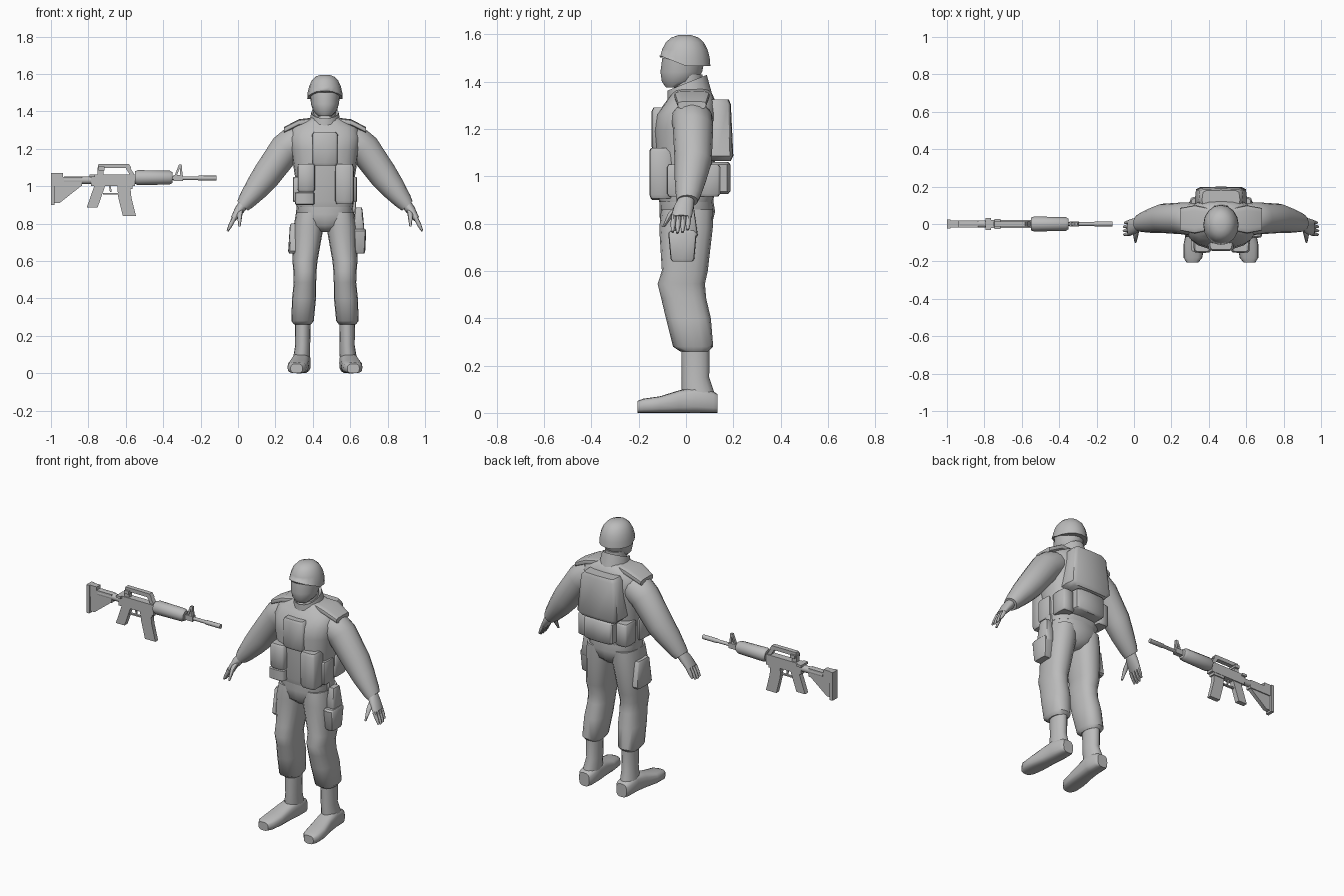
import bpy
import bmesh
from math import cos, sin, pi, copysign
from mathutils import Vector

if "Cube" in bpy.data.objects:
    bpy.data.objects.remove(bpy.data.objects["Cube"])

BODY_X = .465
X_AXIS, Y_AXIS, Z_AXIS = Vector((1, 0, 0)), Vector((0, 1, 0)), Vector((0, 0, 1))
ARM_SIDE = Vector((.75, 0, .66))
COLLAR_TILT = Vector((0, .95, .38))

grey = bpy.data.materials.new("plain_grey")
grey.use_nodes = True
grey.diffuse_color = (.5, .5, .5, 1)
shader = grey.node_tree.nodes["Principled BSDF"]
shader.inputs["Base Color"].default_value = grey.diffuse_color


def finish(name, bm, offset=0, mirror=False):
    """Turn a bmesh into a shaded, optionally mirrored object."""
    bmesh.ops.recalc_face_normals(bm, faces=bm.faces)
    mesh = bpy.data.meshes.new(name)
    bm.to_mesh(mesh)
    bm.free()
    mesh.materials.append(grey)
    obj = bpy.data.objects.new(name, mesh)
    bpy.context.collection.objects.link(obj)
    obj.location.x = offset
    bpy.ops.object.select_all(action="DESELECT")
    obj.select_set(True)
    bpy.context.view_layer.objects.active = obj
    bpy.ops.object.shade_smooth_by_angle(angle=pi / 4)
    if mirror:
        modifier = obj.modifiers.new("mirror", "MIRROR")
        modifier.use_mirror_merge = False
    return obj


def bridge(bm, loops):
    """Join neighbouring loops of vertices with quads and close both ends."""
    for low, high in zip(loops, loops[1:]):
        for i, vert in enumerate(low):
            bm.faces.new((low[i - 1], vert, high[i], high[i - 1]))
    bm.faces.new(loops[0])
    bm.faces.new(loops[-1])


def loft(name, rings, u=X_AXIS, v=Y_AXIS, sides=16, power=2, mirror=False, offset=BODY_X):
    """Skin rounded rings, each (x, y, z, radius along u, radius along v)."""
    bm = bmesh.new()
    loops = []
    for x, y, z, radius_u, radius_v in rings:
        loop = []
        for i in range(sides):
            angle = 2 * pi * i / sides
            c = copysign(abs(cos(angle)) ** (2 / power), cos(angle))
            s = copysign(abs(sin(angle)) ** (2 / power), sin(angle))
            point = Vector((x, y, z)) + u * radius_u * c + v * radius_v * s
            loop.append(bm.verts.new(point))
        loops.append(loop)
    bridge(bm, loops)
    return finish(name, bm, offset, mirror)


def pouch(name, x, y, bottom, top, width, depth, taper=1, mirror=False):
    """Soft box, given by half sizes; the top is scaled by the taper."""
    rings = []
    for height, size in ((0, .85), (.08, 1), (.92, taper), (1, .85 * taper)):
        z = bottom + (top - bottom) * height
        rings.append((x, y, z, width * size, depth * size))
    loft(name, rings, sides=12, power=6, mirror=mirror)


def bar(name, path, width, half, tip=1):
    """Flat rifle part following (x, z) points, scaled by tip at its end."""
    bm = bmesh.new()
    loops = []
    for i, (x, z) in enumerate(path):
        reach = width / 2 * (1 + (tip - 1) * i / (len(path) - 1))
        corners = ((-reach, -half), (reach, -half), (reach, half), (-reach, half))
        loops.append([bm.verts.new((x + dx, y, z)) for dx, y in corners])
    bridge(bm, loops)
    finish(name, bm)


def tube(name, z, sections):
    """Round rod along x from (x, radius) sections."""
    rings = [(x, 0, z, radius, radius) for x, radius in sections]
    loft(name, rings, Y_AXIS, Z_AXIS, sides=12, offset=0)


# Head, and a domed helmet whose rim rises over the face
loft("head", [(0, -.05, 1.375, .035, .035), (0, -.03, 1.4, .062, .072),
              (0, -.02, 1.44, .075, .088), (0, -.01, 1.5, .08, .09)])
dome = []
for step in range(6):
    angle = pi / 2 * step / 5.5
    dome.append((0, -.005, 1.465 + .132 * sin(angle),
                 .095 * cos(angle) ** .7, .108 * cos(angle) ** .7))
helmet = loft("helmet", dome)
for vert in helmet.data.vertices:
    if vert.co.z < 1.47:
        vert.co.z += max(0, -vert.co.y) * .4
loft("neck", [(0, .01, 1.3, .06, .06), (0, .01, 1.43, .06, .06)])
loft("collar", [(0, .015, 1.31, .09, .1), (0, .005, 1.395, .073, .087),
                (0, .005, 1.385, .063, .076)], v=COLLAR_TILT)

# Torso and vest
loft("torso", [(0, 0, .89, .152, .113), (0, 0, .92, .158, .12), (0, 0, 1.05, .16, .122),
               (0, 0, 1.19, .182, .135), (0, .005, 1.26, .19, .13),
               (0, .02, 1.315, .175, .105), (0, .025, 1.35, .115, .085),
               (0, .02, 1.37, .07, .07)], sides=20, power=2.6)
pouch("chest_panel", 0, -.095, 1.11, 1.29, .07, .05)
loft("shoulder_pad", [(.07, .025, 1.35, .016, .06), (.14, .025, 1.34, .018, .075),
                      (.22, .025, 1.3, .016, .06)], u=Z_AXIS, power=4, mirror=True)
pouch("left_front_pouch", .104, -.105, .905, 1.12, .05, .05)
pouch("right_front_pouch", -.1, -.105, .97, 1.12, .047, .05)
pouch("lower_front_pouch", -.108, -.1, .9, .97, .052, .05)
pouch("side_pouch", .148, -.03, .915, 1.05, .024, .05, mirror=True)

# Packs on the back
pouch("back_pack", 0, .13, 1.065, 1.325, .14, .07, taper=.85)
pouch("lower_back_pouch", 0, .12, .925, 1.06, .1, .068)
pouch("hip_pouch", .125, .09, .915, 1.05, .04, .055, mirror=True)

# Arms
loft("arm", [(.1, .025, 1.28, .06, .07), (.145, .025, 1.245, .093, .088),
             (.21, .03, 1.2, .086, .085), (.315, .03, 1.055, .077, .078),
             (.365, .02, .99, .066, .068), (.42, .01, .92, .048, .053),
             (.44, .005, .895, .038, .045)], u=ARM_SIDE, mirror=True)

# Hands with four fingers and a thumb
loft("palm", [(.438, 0, .9, .028, .034), (.46, -.01, .87, .026, .042),
              (.49, -.02, .825, .016, .044)], u=ARM_SIDE, mirror=True)
for finger, reach in enumerate((.94, 1, .96, .8)):
    root = Vector((.486, -.052 + .021 * finger, .83))
    end = root + reach * Vector((.035, -.005, -.07))
    loft(f"finger_{finger + 1}", [(*root, .013, .012), (*root.lerp(end, .6), .011, .01),
                                  (*end, .006, .006)], u=ARM_SIDE, sides=8, mirror=True)
loft("thumb", [(.452, -.02, .88, .018, .018), (.456, -.06, .845, .014, .015),
               (.457, -.095, .785, .006, .006)], sides=8, mirror=True)

# Trousers
loft("hips", [(0, 0, .755, .03, .07), (0, 0, .79, .12, .108),
              (0, .005, .85, .155, .118), (0, 0, .93, .15, .11)], power=2.4)
loft("trouser_leg", [(.08, .005, .86, .075, .11), (.088, 0, .78, .08, .113),
                     (.107, -.005, .6, .067, .097), (.107, -.02, .545, .062, .1),
                     (.107, -.01, .485, .06, .095), (.112, .01, .4, .064, .095),
                     (.12, .03, .28, .06, .085), (.12, .035, .26, .045, .06)],
     power=2.4, mirror=True)

# Thigh pocket and holster
pouch("thigh_pocket", -.152, 0, .64, .8, .045, .072, taper=.8)
pouch("holster", .187, -.015, .64, .77, .028, .05, taper=1.2)
pouch("holster_top", .18, 0, .74, .885, .032, .05, taper=.65)
pouch("holster_strap", .155, 0, .86, .93, .012, .025)

# Boots
loft("boot_shaft", [(.126, .055, .04, .046, .07), (.124, .05, .09, .045, .068),
                    (.119, .04, .15, .04, .058), (.118, .04, .29, .042, .06)], mirror=True)
foot = []
for x, y, width, height in ((.125, .133, .034, .08), (.125, .115, .046, .09),
                            (.126, .04, .05, .11), (.134, -.03, .05, .095),
                            (.144, -.11, .056, .07), (.15, -.18, .05, .06),
                            (.152, -.205, .032, .05)):
    foot.append((x, y, height / 2, width, height / 2))
loft("boot_foot", foot, v=Z_AXIS, power=3, mirror=True)

# Rifle stock
bar("butt_plate", [(-.99, 1.07), (-.99, .9)], .02, .024)
bar("stock_body", [(-.91, 1), (-.91, 1.05)], .15, .018)
bar("stock_cheek", [(-.96, 1.05), (-.96, 1.07)], .05, .018)
bar("stock_wedge", [(-.91, 1), (-.975, .91)], .14, .012, tip=.3)
tube("buffer_tube", 1.032, [(-.93, .02), (-.77, .02)])

# Rifle receiver, carry handle, grip and magazine
bar("receiver", [(-.668, 1), (-.668, 1.062)], .235, .021)
bar("magazine_well", [(-.605, .985), (-.605, 1)], .08, .019)
bar("charging_handle", [(-.78, 1.048), (-.78, 1.062)], .03, .032)
bar("handle_beam", [(-.66, 1.097), (-.665, 1.12)], .18, .014, tip=.9)
bar("handle_rear", [(-.735, 1.06), (-.735, 1.1)], .03, .014)
bar("handle_front", [(-.565, 1.06), (-.59, 1.1)], .025, .014)
bar("rear_sight", [(-.73, 1.085), (-.73, 1.105)], .03, .026)
bar("pistol_grip", [(-.74, 1), (-.78, .885)], .058, .015)
bar("magazine", [(-.61, .99), (-.605, .94), (-.58, .84)], .07, .013)
bar("trigger_guard", [(-.68, .957), (-.68, .965)], .085, .007)
bar("trigger", [(-.685, 1), (-.68, .97)], .01, .004)

# Rifle front end
tube("handguard", 1.046, [(-.55, .034), (-.535, .04), (-.365, .037), (-.35, .028)])
tube("barrel", 1.043, [(-.36, .01), (-.215, .01), (-.21, .013), (-.115, .013)])
bar("front_sight_leg", [(-.34, 1.04), (-.31, 1.115)], .012, .007)
bar("front_sight_post", [(-.3, 1.03), (-.307, 1.115)], .012, .007)
bar("front_sight_base", [(-.32, 1.028), (-.32, 1.06)], .05, .014)
